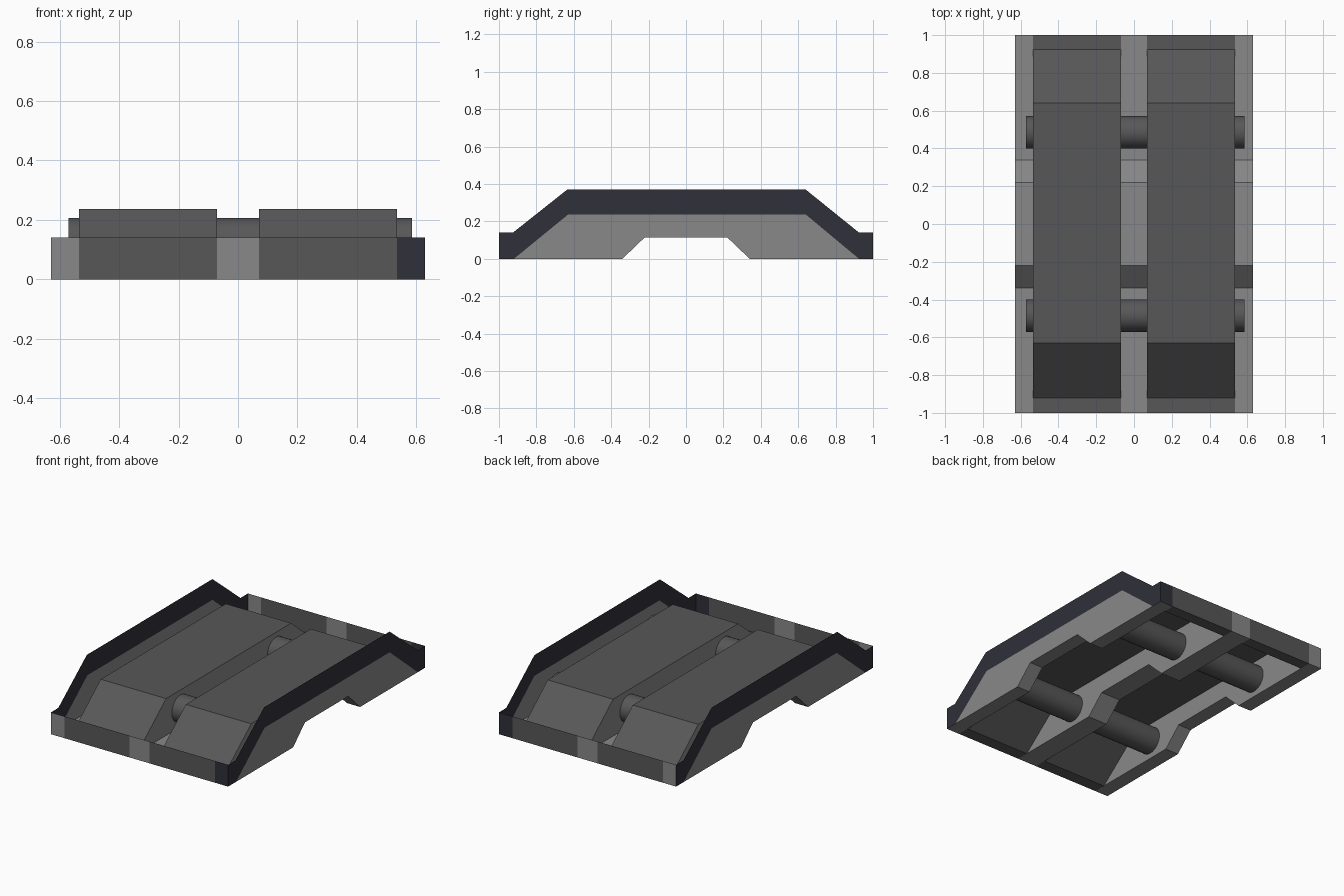
import bpy, math

if "Cube" in bpy.data.objects:
    bpy.data.objects.remove(bpy.data.objects["Cube"])

def material(name, rgb):
    m = bpy.data.materials.new(name)
    m.diffuse_color = (*rgb, 1)
    m.use_nodes = True
    m.node_tree.nodes["Principled BSDF"].inputs["Base Color"].default_value = m.diffuse_color
    return m

LIGHT = material("light grey", (0.25, 0.25, 0.25))
DARK = material("dark grey", (0.097, 0.096, 0.098))
NAVY = material("dark navy", (0.029, 0.029, 0.042))

def make(name, verts, faces, mats, idx=None):
    me = bpy.data.meshes.new(name)
    me.from_pydata(verts, [], faces)
    for m in mats:
        me.materials.append(m)
    for i, p in enumerate(me.polygons):
        p.material_index = idx[i] if idx else 0
    ob = bpy.data.objects.new(name, me)
    bpy.context.collection.objects.link(ob)
    return ob

def sheet(name, profile, x0, x1, mat):
    """Sweep a (y, z) profile across x as an open, upward-facing sheet."""
    verts = [(x, y, z) for y, z in profile for x in (x0, x1)]
    faces = [(2 * i, 2 * i + 1, 2 * i + 3, 2 * i + 2) for i in range(len(profile) - 1)]
    return make(name, verts, faces, [mat])

def panel(name, outlines, x, side, mats):
    """Flat (y, z) outlines standing at x, facing +x or -x."""
    verts, faces, idx = [], [], []
    for k, pts in enumerate(outlines):
        n = len(verts)
        verts += [(x, y, z) for y, z in pts]
        f = list(range(n, n + len(pts)))
        faces.append(f if side > 0 else f[::-1])
        idx.append(k)
    return make(name, verts, faces, mats, idx)

W, OUT, IN = 0.63, 0.535, 0.07      # half width, outer and inner edge of the covers
LOW = [(-1, 0), (-0.34, 0), (-0.22, 0.115), (0.22, 0.115), (0.34, 0), (1, 0)]
COVER = [(-1, 0), (-0.92, 0), (-0.63, 0.237), (0.64, 0.237), (0.925, 0), (1, 0)]
TOP = [(-1, 0.14), (-0.925, 0.14), (-0.635, 0.37), (0.64, 0.37), (0.925, 0.14), (1, 0.14)]

infill = LOW[1:-1] + COVER[-2:0:-1]  # area between underside and cover line
band = COVER + TOP[::-1]             # raised edge above the cover line

for s, tag in ((-1, "left"), (1, "right")):
    # outer side plate with its dark upper band
    panel(f"{tag}_side_plate", [infill, band], s * W, s, [LIGHT, NAVY])
    # folded cover and its upright walls
    a, b = sorted((s * IN, s * OUT))
    sheet(f"{tag}_cover", COVER, a, b, DARK)
    panel(f"{tag}_cover_wall_low_x", [infill], a, -1, [LIGHT])
    panel(f"{tag}_cover_wall_high_x", [infill], b, 1, [LIGHT])
    # floor strip beside the cover
    a, b = sorted((s * OUT, s * W))
    sheet(f"{tag}_floor_strip", LOW, a, b, LIGHT)

sheet("centre_floor_strip", LOW, -IN, IN, LIGHT)

# end plates, coloured in stripes across the width
XS = [-W, -OUT, -IN, IN, OUT, W]
for s, tag in ((-1, "front"), (1, "back")):
    verts = [(x, s, z) for x in XS for z in (0, 0.14)]
    faces = [(2 * i, 2 * i + 2, 2 * i + 3, 2 * i + 1) for i in range(5)]
    if s > 0:
        faces = [f[::-1] for f in faces]
    make(f"{tag}_end_plate", verts, faces, [LIGHT, DARK, NAVY], [0, 1, 0, 1, 2])

# axles
for s, tag in ((-1, "front"), (1, "back")):
    bpy.ops.mesh.primitive_cylinder_add(vertices=32, radius=0.086, depth=1.156,
                                        location=(0.007, s * 0.485, 0.121),
                                        rotation=(0, math.pi / 2, 0))
    ob = bpy.context.object
    ob.name = f"{tag}_axle"
    ob.data.materials.append(DARK)
    bpy.ops.object.shade_smooth_by_angle()
